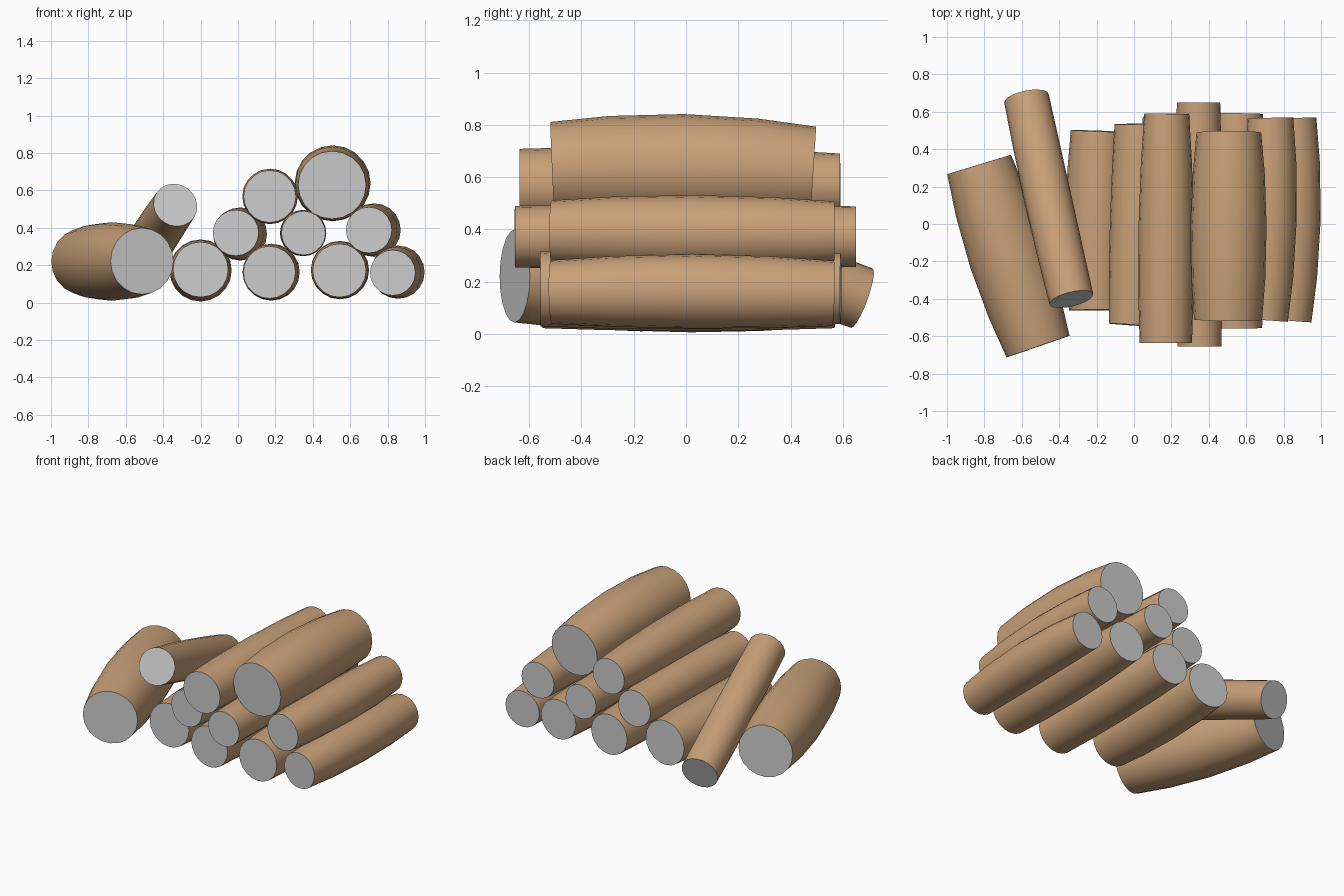
import bpy, bmesh
from math import cos, sin, pi
from mathutils import Vector

cube = bpy.data.objects.get("Cube")
if cube:
    bpy.data.objects.remove(cube)


def material(name, rgb):
    m = bpy.data.materials.new(name)
    m.use_nodes = True
    m.diffuse_color = (*rgb, 1)
    m.node_tree.nodes["Principled BSDF"].inputs["Base Color"].default_value = (*rgb, 1)
    return m


bark = material("brown_bark", (0.58, 0.355, 0.19))
cut_wood = material("grey_cut_end", (0.6, 0.6, 0.6))

SIDES = 20
STATIONS = (0, 0.22, 0.5, 0.78, 1)


def through(a, b, c, t):
    """Quadratic that passes a, b and c at t = 0, 0.5 and 1."""
    return a * (2 * t - 1) * (t - 1) + b * 4 * t * (1 - t) + c * t * (2 * t - 1)


def log(name, front, middle, back, radii):
    """Bulging log along a slightly bent spine, with flat cut ends."""
    a, b, c = Vector(front), Vector(middle), Vector(back)
    bm = bmesh.new()
    rings = []
    for t in STATIONS:
        centre = through(a, b, c, t)
        tangent = (a * (4 * t - 3) + b * (4 - 8 * t) + c * (4 * t - 1)).normalized()
        side = tangent.cross(Vector((0, 0, 1))).normalized()
        up = side.cross(tangent)
        r = through(*radii, t)
        rings.append([bm.verts.new(centre + r * (side * cos(k * 2 * pi / SIDES)
                                                 + up * sin(k * 2 * pi / SIDES)))
                      for k in range(SIDES)])
    for lower, upper in zip(rings, rings[1:]):
        for k in range(SIDES):
            n = (k + 1) % SIDES
            bm.faces.new((lower[k], lower[n], upper[n], upper[k])).smooth = True
    for ring in (rings[0], rings[-1]):
        bm.faces.new(ring).material_index = 1
    # Sharp rims keep the cut ends crisp
    for e in bm.edges:
        if len({f.material_index for f in e.link_faces}) > 1:
            e.smooth = False
    bmesh.ops.recalc_face_normals(bm, faces=bm.faces)
    mesh = bpy.data.meshes.new(name)
    bm.to_mesh(mesh)
    bm.free()
    mesh.materials.append(bark)
    mesh.materials.append(cut_wood)
    bpy.context.collection.objects.link(bpy.data.objects.new(name, mesh))


# Loose logs on the right-hand side of the pile
log("fallen_thick_log", (-.513, -.655, .222), (-.675, -.17, .22), (-.828, .318, .22), (.178, .21, .178))
log("leaning_thin_log", (-.335, -.402, .522), (-.46, .135, .332), (-.575, .672, .137), (.12, .126, .121))

# Bottom row
log("bottom_log_1", (-.2, -.46, .177), (-.2, .02, .172), (-.188, .497, .175), (.148, .166, .15))
log("bottom_log_2", (.168, -.55, .162), (.178, .01, .163), (.185, .57, .16), (.14, .152, .138))
log("bottom_log_3", (.542, -.557, .172), (.545, .015, .174), (.555, .592, .173), (.143, .156, .135))
log("bottom_log_4", (.827, -.515, .16), (.856, .025, .163), (.85, .563, .155), (.122, .142, .125))

# Middle row
log("middle_log_1", (-.012, -.54, .373), (.013, 0, .367), (.018, .535, .37), (.123, .142, .122))
log("middle_log_2", (.35, -.655, .372), (.348, 0, .372), (.345, .65, .372), (.118, .124, .116))
log("middle_log_3", (.7, -.514, .388), (.727, .025, .388), (.73, .567, .385), (.123, .143, .122))

# Top row
log("top_log_1", (.17, -.637, .568), (.172, -.02, .568), (.175, .59, .57), (.14, .148, .12))
log("top_log_2", (.503, -.511, .629), (.506, -.01, .638), (.507, .487, .62), (.182, .203, .173))
